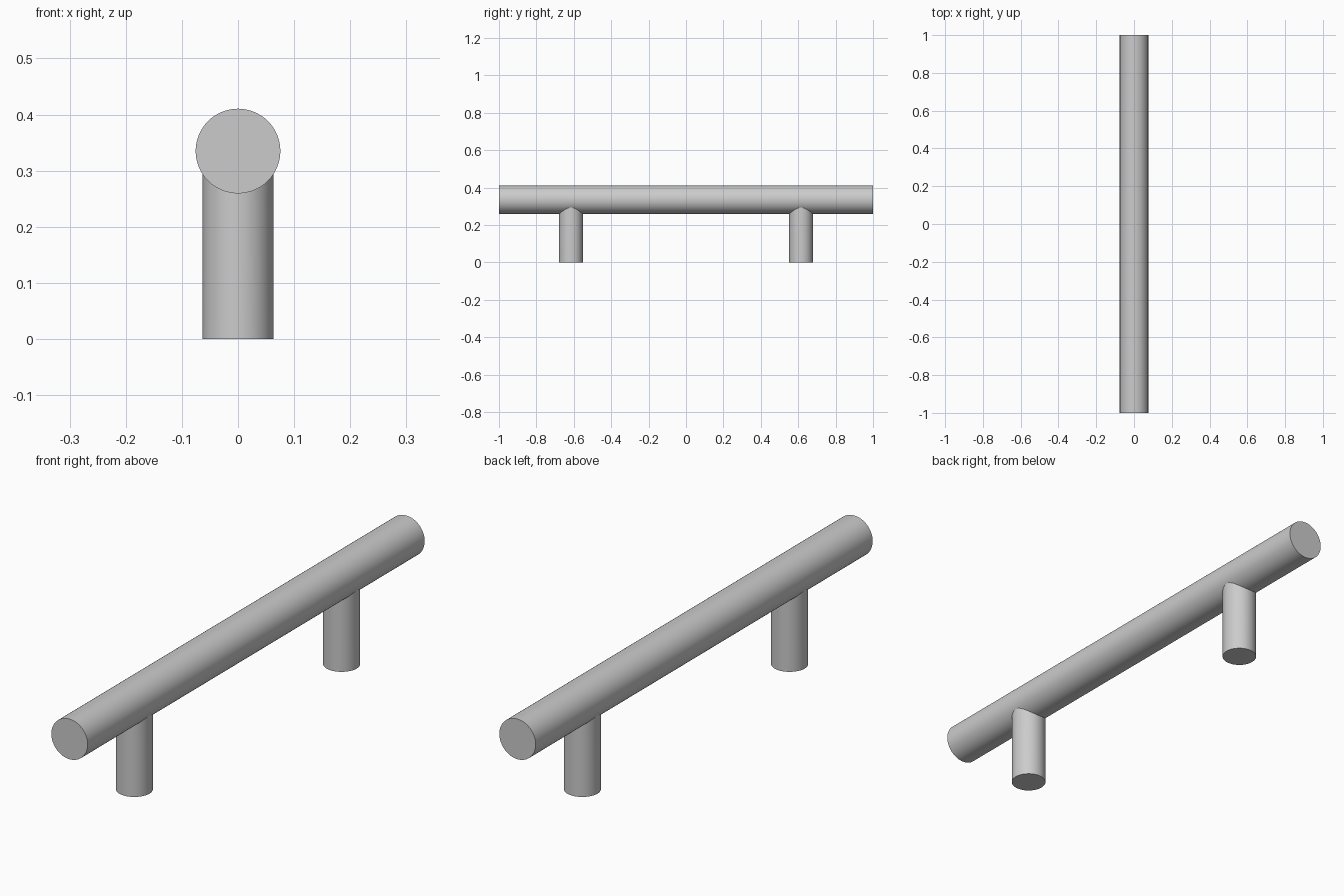
import bpy, math

if "Cube" in bpy.data.objects:
    bpy.data.objects.remove(bpy.data.objects["Cube"])

BAR_R, BAR_Z, BAR_LEN = 0.0755, 0.335, 2.0
POST_R, POST_Y = 0.063, 0.615
SIDES = 64


def cylinder(name, radius, depth, location, rotation=(0, 0, 0)):
    bpy.ops.mesh.primitive_cylinder_add(vertices=SIDES, radius=radius, depth=depth,
                                        location=location, rotation=rotation)
    obj = bpy.context.object
    obj.name = name
    bpy.ops.object.transform_apply(location=True, rotation=True, scale=True)
    bpy.ops.object.shade_smooth_by_angle(angle=math.radians(30))
    return obj


# Long round grip bar
cylinder("grip_bar", BAR_R, BAR_LEN, (0, 0, BAR_Z), (math.pi / 2, 0, 0))

# Two round posts, their tops coped to the underside of the bar
for name, side in (("front_post", -1), ("back_post", 1)):
    post = cylinder(name, POST_R, BAR_Z, (0, side * POST_Y, BAR_Z / 2))
    for v in post.data.vertices:
        if v.co.z > BAR_Z / 2:
            v.co.z = BAR_Z - math.sqrt(BAR_R ** 2 - v.co.x ** 2) + 0.003
